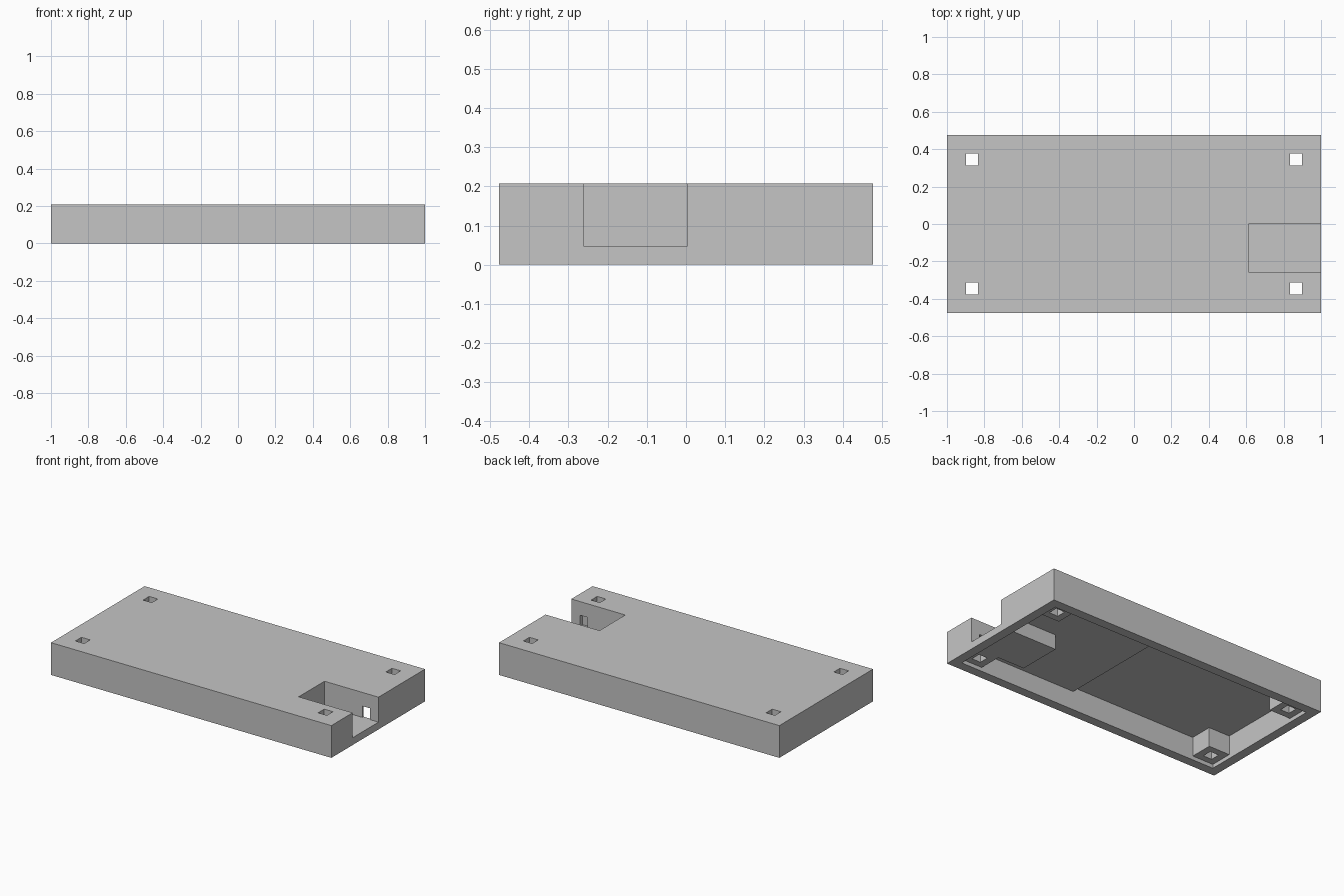
import bpy

old = bpy.data.objects.get("Cube")
if old:
    bpy.data.objects.remove(old, do_unlink=True)

# Single grey material
GREY = (0.56, 0.56, 0.56, 1.0)
grey = bpy.data.materials.new("matte_grey")
grey.use_nodes = True
grey.diffuse_color = GREY
grey.node_tree.nodes["Principled BSDF"].inputs["Base Color"].default_value = GREY


def box(name, x, y, z):
    """Axis-aligned box from three (low, high) ranges."""
    bpy.ops.mesh.primitive_cube_add(size=1)
    ob = bpy.context.object
    ob.name = name
    spans = (x, y, z)
    for v in ob.data.vertices:
        v.co = [hi if c > 0 else lo for c, (lo, hi) in zip(v.co, spans)]
    ob.data.materials.append(grey)
    return ob


def cut(ob, *cutters):
    """Subtract boxes from an object and bake the result."""
    helpers = []
    for spans in cutters:
        c = box("cutter", *spans)
        c.hide_render = True
        m = ob.modifiers.new("cut", "BOOLEAN")
        m.operation, m.solver, m.object = "DIFFERENCE", "EXACT", c
        helpers.append(c)
    dg = bpy.context.evaluated_depsgraph_get()
    ob.data = bpy.data.meshes.new_from_object(ob.evaluated_get(dg))
    ob.modifiers.clear()
    for c in helpers:
        bpy.data.objects.remove(c, do_unlink=True)


# Main dimensions
HX, HY, TOP = 1.0, 0.477, 0.208
IX, IY = HX - 0.06, HY - 0.06          # inner wall faces
STEP = 0.105                           # where the ceiling gets lower
HIGH, LOW = 0.148, 0.12                # ceiling heights
FOOT = 0.025                           # underside of posts and tray
HOLE_X, HOLE_Y, HOLE_R = 0.866, 0.345, 0.031

notch = ((0.615, 1.2), (-0.26, 0.003), (0.047, 0.4))
corners = [(sx, sy) for sx in (-1, 1) for sy in (-1, 1)]


def span(sign, lo, hi):
    return (lo, hi) if sign > 0 else (-hi, -lo)


def screw_hole(sx, sy):
    return (span(sx, HOLE_X - HOLE_R, HOLE_X + HOLE_R),
            span(sy, HOLE_Y - HOLE_R, HOLE_Y + HOLE_R), (-0.1, 0.4))


# Open-bottomed cover with a stepped ceiling
cover = box("cover", (-HX, HX), (-HY, HY), (0, TOP))
cut(cover,
    ((-IX, IX), (-IY, IY), (-0.1, LOW)),
    ((-IX, STEP), (-IY, IY), (-0.1, HIGH)),
    notch, *[screw_hole(*c) for c in corners])

# Recessed connector tray under the notch, with a slot in each side wall
slot = ((0.885, 0.942), (-0.29, 0.05), (0.047, 0.127))
tray = box("connector_tray", (0.6, IX), (-0.27, 0.015), (FOOT, LOW))
cut(tray, notch, slot)

# Corner screw posts
for sx, sy in corners:
    name = ("back" if sy > 0 else "front") + ("_left" if sx > 0 else "_right")
    post = box(name + "_screw_post", span(sx, 0.79, IX), span(sy, 0.27, IY),
               (FOOT, LOW if sx > 0 else HIGH))
    cuts = [screw_hole(sx, sy)]
    if sx > 0 and sy < 0:
        cuts.append(slot)
    cut(post, *cuts)
